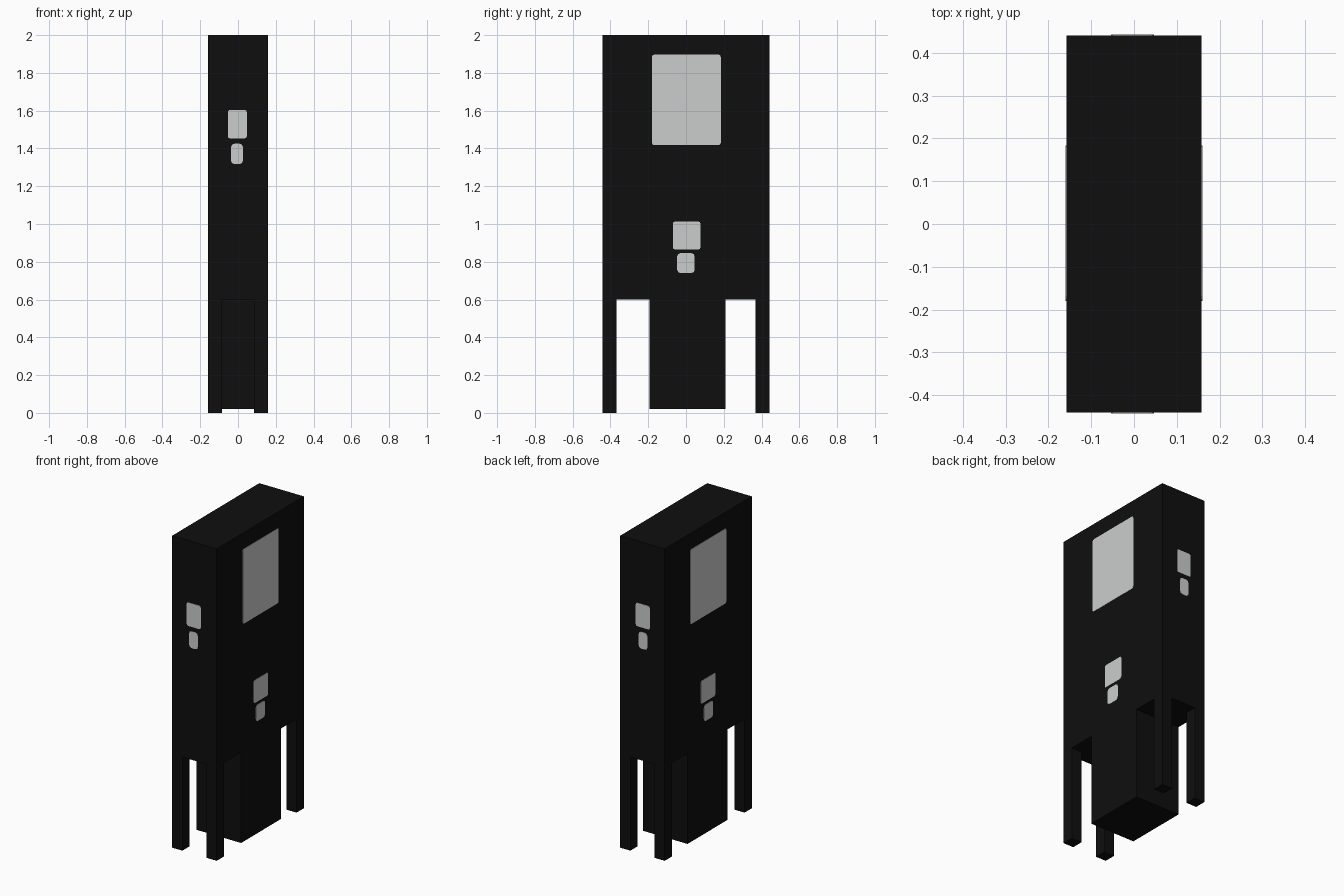
import bpy, bmesh

if "Cube" in bpy.data.objects:
    bpy.data.objects.remove(bpy.data.objects["Cube"])

def material(name, value):
    m = bpy.data.materials.new(name)
    m.diffuse_color = (*value, 1)
    m.use_nodes = True
    m.node_tree.nodes["Principled BSDF"].inputs["Base Color"].default_value = m.diffuse_color
    return m

black = material("black paint", (0.0045, 0.0045, 0.0045))
grey = material("light grey panel", (0.60, 0.61, 0.605))

def box(name, lo, hi, mat, round_axis=None, radius=0.0):
    """Box between two corners, optionally rounding the edges along one axis."""
    bm = bmesh.new()
    bmesh.ops.create_cube(bm, size=1)
    for v in bm.verts:
        v.co = [l + (c + 0.5) * (h - l) for c, l, h in zip(v.co, lo, hi)]
    if round_axis is not None:
        edges = [e for e in bm.edges
                 if abs((e.verts[0].co - e.verts[1].co)[round_axis]) > 1e-5]
        bmesh.ops.bevel(bm, geom=edges, offset=radius, segments=2,
                        profile=0.5, affect='EDGES')
    me = bpy.data.meshes.new(name)
    bm.to_mesh(me)
    bm.free()
    me.materials.append(mat)
    ob = bpy.data.objects.new(name, me)
    bpy.context.collection.objects.link(ob)
    return ob

W, D, T = 0.158, 0.441, 0.002   # half width, half depth, panel thickness

# Tall slab and the central block that hangs below it
box("body", (-W, -D, 0.6), (W, D, 2.0), black)
box("lower_block", (-W, -0.194, 0.02), (W, 0.21, 0.6), black)

# Four corner legs
for sx, xn in ((-1, "left"), (1, "right")):
    for sy, yn in ((-1, "front"), (1, "back")):
        xs = sorted((sx * 0.086, sx * W))
        ys = sorted((sy * 0.368, sy * D))
        box(f"{yn}_{xn}_leg", (xs[0], ys[0], 0), (xs[1], ys[1], 0.6), black)

# Light panels on the wide sides: name, y range, z range, corner radius
side_panels = [("window", -0.18, 0.184, 1.417, 1.897, 0.012),
               ("side_upper_patch", -0.07, 0.077, 0.865, 1.013, 0.012),
               ("side_lower_patch", -0.047, 0.046, 0.74, 0.846, 0.018)]
for s, side in ((-1, "left"), (1, "right")):
    a, b = sorted((s * W, s * (W + T)))
    for n, y0, y1, z0, z1, r in side_panels:
        box(f"{side}_{n}", (a, y0, z0), (b, y1, z1), grey, 0, r)

# Light panels on the narrow ends: name, x range, z range, corner radius
end_panels = [("end_upper_patch", -0.054, 0.047, 1.453, 1.604, 0.012),
              ("end_lower_patch", -0.037, 0.026, 1.317, 1.425, 0.018)]
for s, side in ((-1, "front"), (1, "back")):
    a, b = sorted((s * D, s * (D + T)))
    for n, x0, x1, z0, z1, r in end_panels:
        box(f"{side}_{n}", (x0, a, z0), (x1, b, z1), grey, 1, r)
